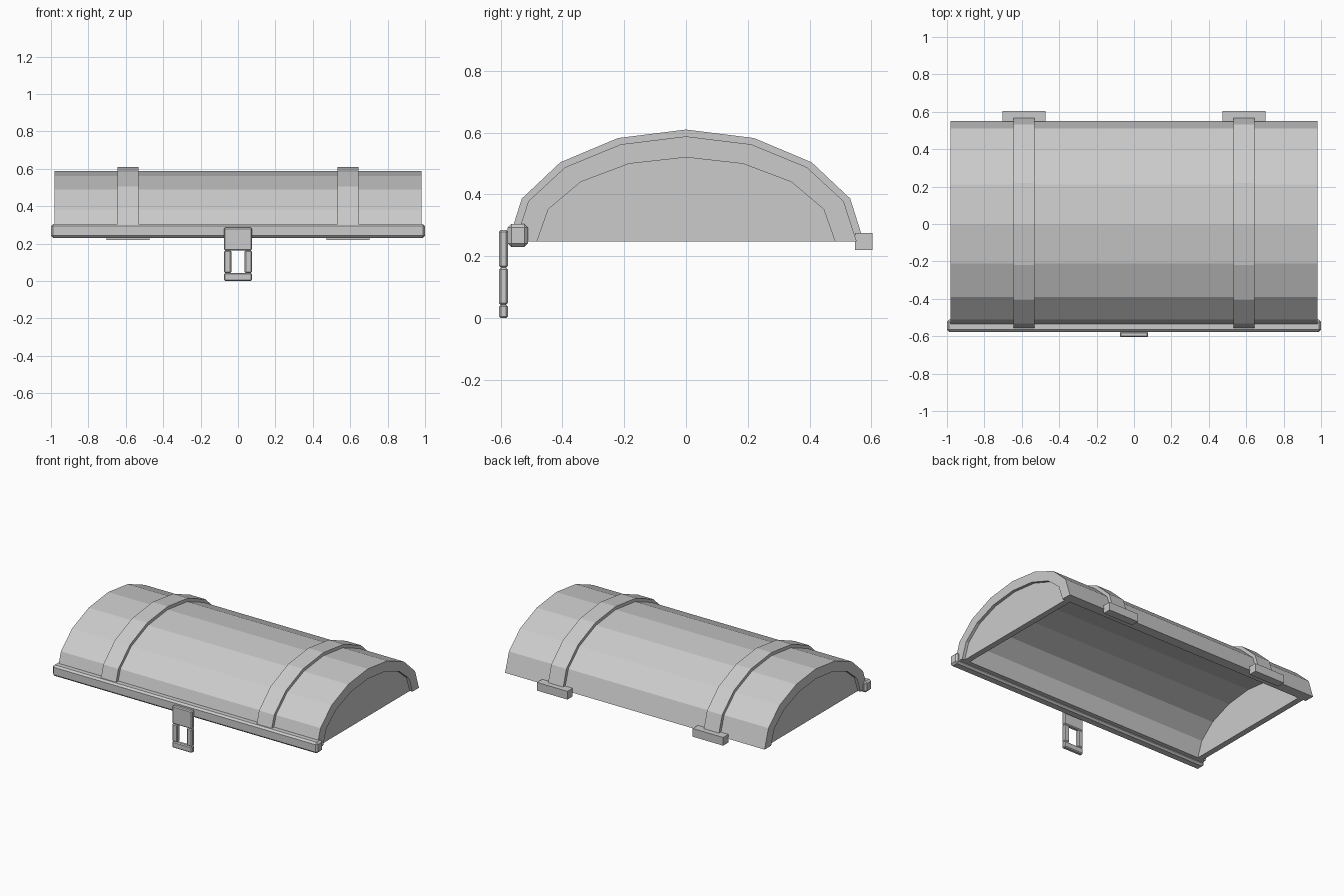
import bpy, bmesh, math

if "Cube" in bpy.data.objects:
    bpy.data.objects.remove(bpy.data.objects["Cube"])

BASE_Z = 0.248
SEGMENTS = 8


def arc(ry, rz):
    """Half ellipse in the YZ plane, from the back edge over to the front edge."""
    return [(ry * math.cos(math.pi * i / SEGMENTS),
             BASE_Z + rz * math.sin(math.pi * i / SEGMENTS))
            for i in range(SEGMENTS + 1)]


def finish(name, bm, bevel=0.0):
    bmesh.ops.recalc_face_normals(bm, faces=bm.faces[:])
    mesh = bpy.data.meshes.new(name)
    bm.to_mesh(mesh)
    bm.free()
    ob = bpy.data.objects.new(name, mesh)
    bpy.context.collection.objects.link(ob)
    if bevel:
        mod = ob.modifiers.new("edge_bevel", 'BEVEL')
        mod.width = bevel
        mod.segments = 1
    return ob


def arch(name, x0, x1, outer, inner):
    """Curved band with thickness, running from x0 to x1."""
    bm = bmesh.new()
    rings = [[bm.verts.new((x, y, z)) for y, z in pts]
             for x in (x0, x1) for pts in (arc(*outer), arc(*inner))]
    o0, i0, o1, i1 = rings
    for k in range(SEGMENTS):
        for a, b in ((o0, o1), (i0, i1), (o0, i0), (o1, i1)):
            bm.faces.new((a[k], a[k + 1], b[k + 1], b[k]))
    for k in (0, SEGMENTS):
        bm.faces.new((o0[k], o1[k], i1[k], i0[k]))
    return finish(name, bm)


def end_panel(name, x0, x1, radii):
    """Half-round board closing one end of the lid."""
    bm = bmesh.new()
    a, b = [[bm.verts.new((x, y, z)) for y, z in arc(*radii)] for x in (x0, x1)]
    bm.faces.new(a)
    bm.faces.new(b)
    n = len(a)
    for k in range(n):
        bm.faces.new((a[k], a[(k + 1) % n], b[(k + 1) % n], b[k]))
    return finish(name, bm)


def box(name, x, y, z, bevel=0.0):
    """Box given by its (min, max) range on each axis."""
    bm = bmesh.new()
    bmesh.ops.create_cube(bm, size=1)
    for v in bm.verts:
        v.co = [r[0] if c < 0 else r[1] for c, r in zip(v.co, (x, y, z))]
    return finish(name, bm, bevel)


# Barrel lid: hollow, open at the bottom
OUTER, INNER = (0.552, 0.340), (0.482, 0.272)
arch("lid_shell", -0.98, 0.98, OUTER, INNER)

# Paired parts: end boards, straps, hinges
for side, s in (("left", -1), ("right", 1)):
    end_panel("end_panel_" + side, s * 0.92, s * 0.96, INNER)
    cx = s * 0.588
    arch("strap_" + side, cx - 0.057, cx + 0.057, (0.575, 0.362), (0.550, 0.338))
    box("hinge_" + side, (cx - 0.115, cx + 0.115), (0.547, 0.603), (0.220, 0.276))

# Front rail with chamfered edges
box("front_rail", (-1, 1), (-0.577, -0.511), (0.230, 0.305), 0.012)

# Hasp: plate, two side bars and a bottom bar
HASP_Y = (-0.605, -0.576)
box("hasp_plate", (-0.075, 0.075), HASP_Y, (0.163, 0.285), 0.006)
for side, s in (("left", -1), ("right", 1)):
    xs = sorted((s * 0.036, s * 0.075))
    box("hasp_bar_" + side, xs, HASP_Y, (0.043, 0.163), 0.006)
box("hasp_bottom", (-0.075, 0.075), HASP_Y, (0.0, 0.043), 0.006)
